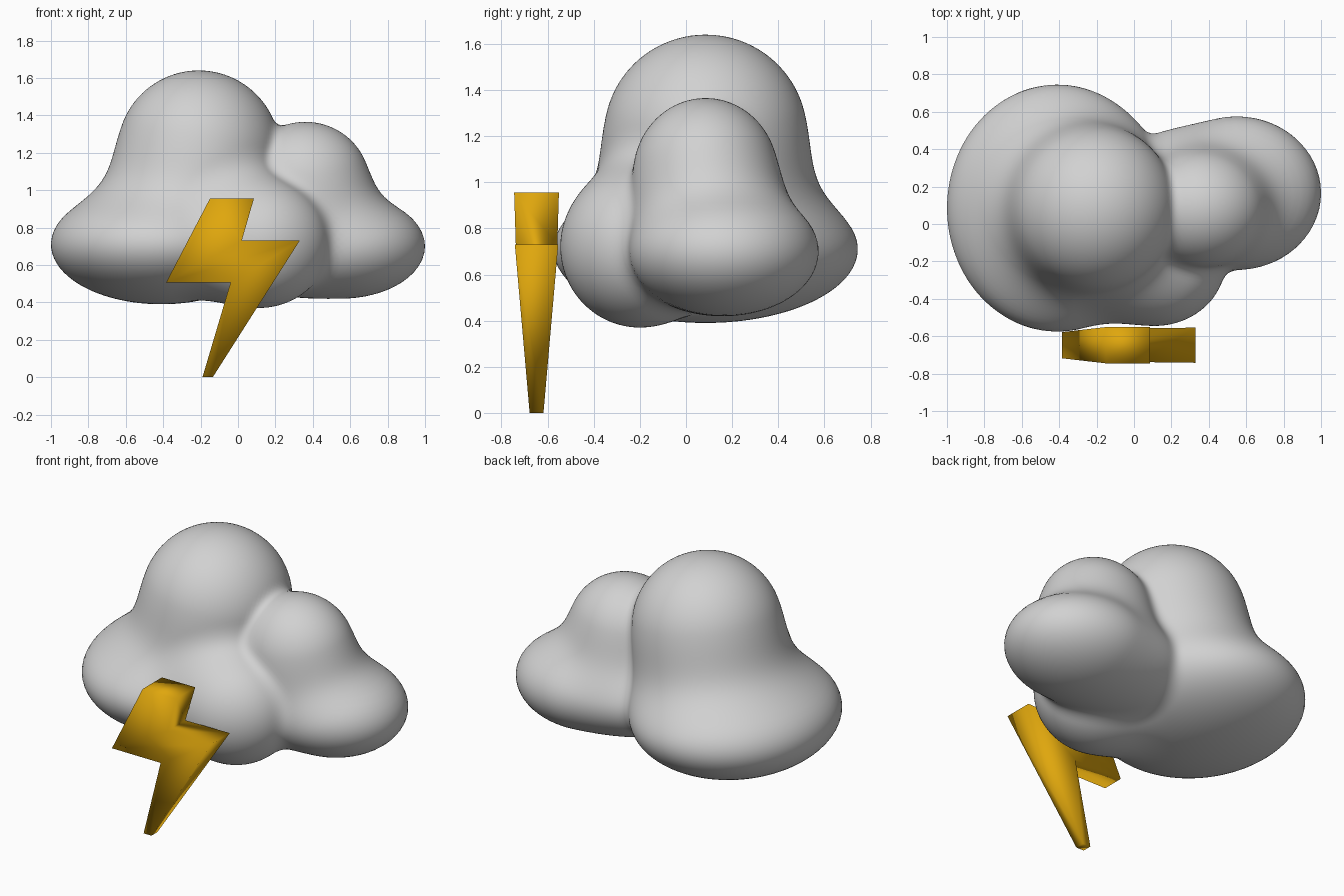
import bpy, bmesh, math
from mathutils import Vector

if "Cube" in bpy.data.objects:
    bpy.data.objects.remove(bpy.data.objects["Cube"], do_unlink=True)


def material(name, rgb):
    mat = bpy.data.materials.new(name)
    mat.use_nodes = True
    color = (*rgb, 1.0)
    mat.diffuse_color = color
    bsdf = next(n for n in mat.node_tree.nodes if n.type == 'BSDF_PRINCIPLED')
    bsdf.inputs["Base Color"].default_value = color
    return mat


def add_object(name, bm, mat):
    bmesh.ops.recalc_face_normals(bm, faces=bm.faces[:])
    for face in bm.faces:
        face.smooth = True
    mesh = bpy.data.meshes.new(name)
    bm.to_mesh(mesh)
    bm.free()
    mesh.materials.append(mat)
    obj = bpy.data.objects.new(name, mesh)
    bpy.context.scene.collection.objects.link(obj)
    return obj


def puff(center, radii):
    """Return a distance function for one ellipsoid."""
    cx, cy, cz = center
    rx, ry, rz = radii

    def distance(p):
        x, y, z = (p[0] - cx) / rx, (p[1] - cy) / ry, (p[2] - cz) / rz
        size = math.sqrt(x * x + y * y + z * z)
        slope = math.sqrt((x / rx) ** 2 + (y / ry) ** 2 + (z / rz) ** 2)
        return size * (size - 1) / max(slope, 1e-6)
    return distance


def blend(a, b, k):
    """Join two distances with a rounded fillet of size k."""
    h = max(k - abs(a - b), 0.0)
    return min(a, b) - h * h / (4 * k)


# Cloud puffs
left_puff = puff((-0.41, 0.085, 0.71), (0.59, 0.66, 0.32))
top_puff = puff((-0.21, 0.085, 1.205), (0.435, 0.44, 0.435))
front_puff = puff((0.11, -0.2, 0.72), (0.38, 0.345, 0.35))
right_puff = puff((0.55, 0.165, 0.70), (0.45, 0.41, 0.28))
inner_puff = puff((0.25, 0.12, 0.70), (0.40, 0.385, 0.26))
shoulder_puff = puff((0.36, 0.085, 1.03), (0.345, 0.315, 0.335))


def cloud_distance(p):
    left = blend(left_puff(p), top_puff(p), 0.34)
    left = blend(left, front_puff(p), 0.17)
    right = blend(right_puff(p), inner_puff(p), 0.1)
    right = blend(right, shoulder_puff(p), 0.2)
    return blend(left, right, 0.06)


# Cloud skin: push a sphere's points outward onto the blended surface
core = Vector((-0.05, 0.08, 0.85))
bm = bmesh.new()
bmesh.ops.create_icosphere(bm, subdivisions=6, radius=1.0)
for v in bm.verts:
    ray = v.co.normalized()
    near, far = 0.0, 1.4
    for _ in range(16):
        mid = (near + far) / 2
        if cloud_distance(core + ray * mid) < 0:
            near = mid
        else:
            far = mid
    v.co = core + ray * near
add_object("cloud", bm, material("cloud grey", (0.64, 0.64, 0.64)))

# Lightning bolt: x, z and half thickness around the outline
outline = [(-0.15, 0.955, 0.097), (0.085, 0.955, 0.097),
           (0.02, 0.73, 0.09), (0.33, 0.73, 0.094),
           (-0.135, 0.0, 0.03), (-0.19, 0.0, 0.03),
           (-0.04, 0.505, 0.073), (-0.385, 0.505, 0.07)]
bm = bmesh.new()
front = [bm.verts.new((x, -0.648 - t, z)) for x, z, t in outline]
back = [bm.verts.new((x, -0.648 + t, z)) for x, z, t in outline]
for side in (front, back):
    for quad in ((0, 1, 2, 7), (7, 2, 3, 6), (6, 3, 4, 5)):
        bm.faces.new([side[i] for i in quad])
for i in range(len(outline)):
    j = (i + 1) % len(outline)
    bm.faces.new((front[i], front[j], back[j], back[i]))
add_object("lightning_bolt", bm, material("bolt yellow", (0.74, 0.385, 0.004)))
